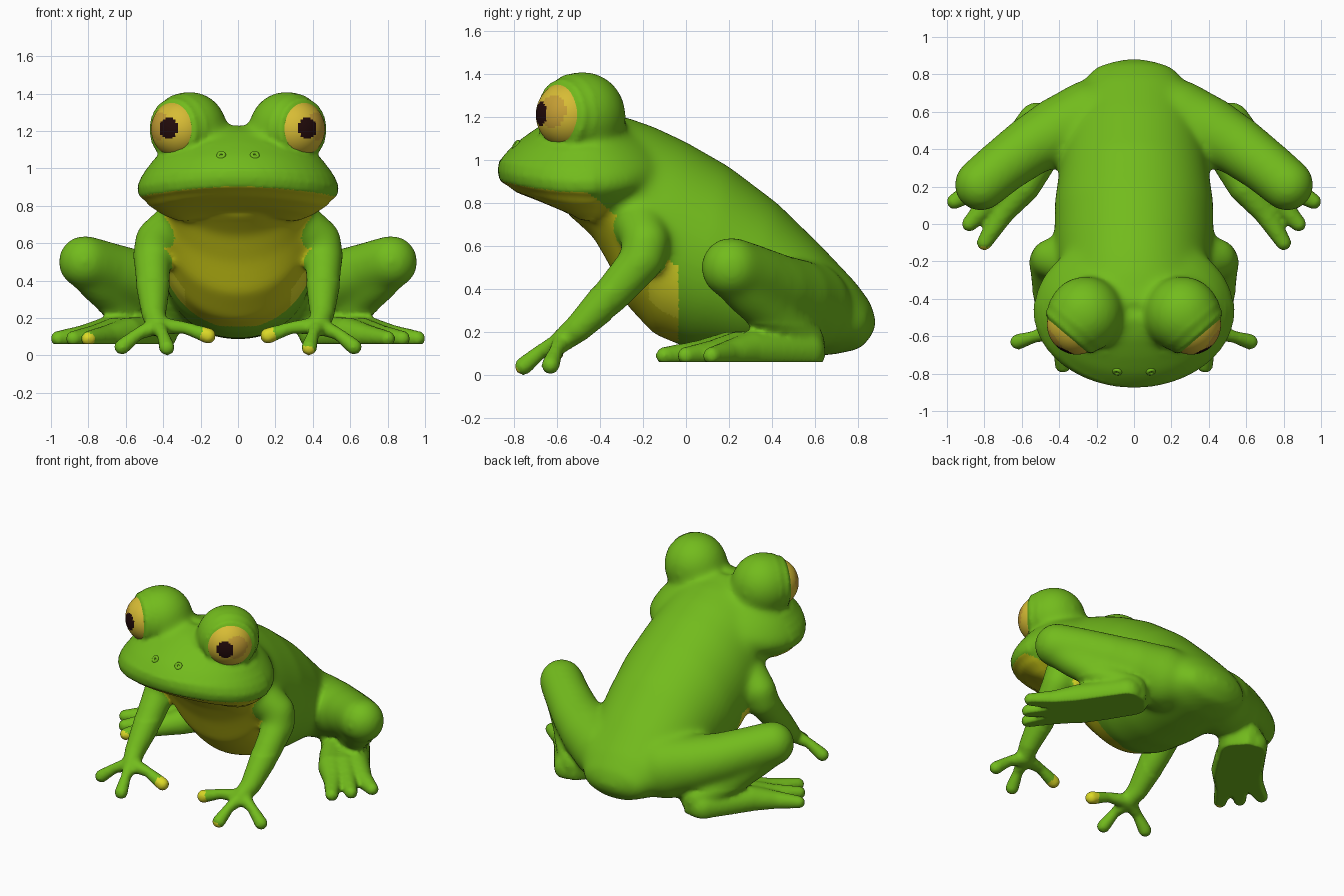
import bpy, bmesh, math
from mathutils import Vector, Matrix
from mathutils.geometry import intersect_point_line

if "Cube" in bpy.data.objects:
    bpy.data.objects.remove(bpy.data.objects["Cube"])


def material(name, rgb):
    m = bpy.data.materials.new(name)
    m.diffuse_color = (*rgb, 1)
    m.use_nodes = True
    m.node_tree.nodes["Principled BSDF"].inputs["Base Color"].default_value = m.diffuse_color
    return m


GREEN = material("skin green", (0.17, 0.50, 0.012))
BELLY = material("belly yellow", (0.56, 0.55, 0.008))
PAD = material("toe pad yellow", (0.72, 0.70, 0.02))
GOLD = material("eye gold", (0.68, 0.50, 0.035))
IRIS = material("iris amber", (0.57, 0.35, 0.035))
PUPIL = material("pupil dark", (0.015, 0.003, 0.003))


def new_object(name, bm, mats):
    me = bpy.data.meshes.new(name)
    bm.to_mesh(me)
    bm.free()
    ob = bpy.data.objects.new(name, me)
    bpy.context.collection.objects.link(ob)
    for m in mats:
        me.materials.append(m)
    for p in me.polygons:
        p.use_smooth = True
    return ob


def bake(ob):
    """Apply the modifiers of an object."""
    dg = bpy.context.evaluated_depsgraph_get()
    me = bpy.data.meshes.new_from_object(ob.evaluated_get(dg))
    ob.modifiers.clear()
    ob.data = me
    return me


def loft(bm, sections, droop=0.0, n=48):
    """Elliptical rings; each section is (y1, z1, y2, z2, half width)."""
    rings = []
    for y1, z1, y2, z2, w in sections:
        a, b = Vector((0, y1, z1)), Vector((0, y2, z2))
        mid, half = (a + b) / 2, (a - b) / 2
        ring = []
        for i in range(n):
            t = 2 * math.pi * i / n
            co = mid + half * math.cos(t) + Vector((w * math.sin(t), 0, -droop * math.sin(t) ** 2))
            ring.append(bm.verts.new(co))
        rings.append(ring)
    for r, s in zip(rings, rings[1:]):
        for i in range(n):
            j = (i + 1) % n
            bm.faces.new((r[i], r[j], s[j], s[i]))
    bm.faces.new(rings[0])
    bm.faces.new(rings[-1])


def ball(bm, co, r):
    bmesh.ops.create_uvsphere(bm, u_segments=24, v_segments=16, radius=r,
                              matrix=Matrix.Translation(co))


def chain(bm, pts, side):
    """Rounded limb through (x, y, z, radius) points, on one side."""
    pts = [(Vector((x * side, y, z)), r) for x, y, z, r in pts]
    for co, r in pts:
        ball(bm, co, r)
    for (a, ra), (b, rb) in zip(pts, pts[1:]):
        d = b - a
        rot = d.to_track_quat('Z', 'Y').to_matrix().to_4x4()
        bmesh.ops.create_cone(bm, cap_ends=True, segments=24, radius1=ra, radius2=rb,
                              depth=d.length, matrix=Matrix.Translation((a + b) / 2) @ rot)


def ring_mesh(bm, centre, axis, major, minor, n=40, k=10):
    q = Vector(axis).to_track_quat('Z', 'Y')
    g = []
    for i in range(n):
        a = 2 * math.pi * i / n
        g.append([])
        for j in range(k):
            b = 2 * math.pi * j / k
            r = major + minor * math.cos(b)
            co = q @ Vector((r * math.cos(a), r * math.sin(a), minor * math.sin(b)))
            g[i].append(bm.verts.new(Vector(centre) + co))
    for i in range(n):
        for j in range(k):
            i2, j2 = (i + 1) % n, (j + 1) % k
            bm.faces.new((g[i][j], g[i2][j], g[i2][j2], g[i][j2]))


# torso from rump to neck: back point, belly point, half width
TORSO = [(0.885, 0.25, 0.87, 0.19, 0.08), (0.86, 0.335, 0.81, 0.12, 0.21),
         (0.79, 0.43, 0.67, 0.092, 0.30), (0.63, 0.60, 0.45, 0.085, 0.35),
         (0.425, 0.80, 0.22, 0.09, 0.395), (0.20, 0.97, 0.02, 0.12, 0.425),
         (0.0, 1.085, -0.15, 0.19, 0.425), (-0.15, 1.155, -0.28, 0.33, 0.41),
         (-0.28, 1.20, -0.35, 0.50, 0.40), (-0.42, 1.225, -0.43, 0.64, 0.39),
         (-0.55, 1.19, -0.55, 0.75, 0.35)]
# head as stacked levels: height, snout position, half width
HEAD = [(0.76, -0.53, 0.30), (0.80, -0.66, 0.40), (0.85, -0.79, 0.475), (0.885, -0.835, 0.505),
        (0.90, -0.865, 0.53), (0.95, -0.877, 0.54), (1.00, -0.868, 0.52), (1.07, -0.805, 0.475),
        (1.14, -0.71, 0.41), (1.20, -0.61, 0.32), (1.235, -0.50, 0.18)]
ARM = [(0.35, -0.21, 0.69, 0.12), (0.44, -0.185, 0.62, 0.112), (0.46, -0.20, 0.54, 0.105),
       (0.455, -0.34, 0.38, 0.092), (0.45, -0.50, 0.22, 0.066), (0.43, -0.57, 0.165, 0.055)]
FINGER_TIPS = [(0.16, -0.61, 0.105), (0.38, -0.755, 0.042), (0.62, -0.63, 0.046)]
THIGH = [(0.24, 0.56, 0.32, 0.21), (0.40, 0.50, 0.36, 0.185), (0.55, 0.42, 0.405, 0.162),
         (0.70, 0.31, 0.46, 0.148), (0.82, 0.21, 0.50, 0.143)]
SHIN = [(0.81, 0.22, 0.47, 0.12), (0.74, 0.29, 0.38, 0.11), (0.64, 0.39, 0.28, 0.10),
        (0.48, 0.54, 0.15, 0.105)]
# heel, ball and tip of each hind toe
TOES = [((0.42, 0.49), (0.59, 0.20), (0.70, 0.06), (0.80, -0.10)),
        ((0.47, 0.54), (0.66, 0.24), (0.77, 0.12), (0.88, 0.0)),
        ((0.52, 0.55), (0.71, 0.30), (0.83, 0.20), (0.96, 0.12))]
BULGE = Vector((0.26, -0.482, 1.208))
EYE = Vector((0.305, -0.538, 1.21))
LID = Vector((0.66, -0.75, 0))

bm = bmesh.new()
loft(bm, TORSO)
loft(bm, [(f, z, -0.92 - f, z, w) for z, f, w in HEAD], droop=0.05)
for s in (1, -1):
    # eye bulge with lid rim
    bulge = Vector((BULGE.x * s, BULGE.y, BULGE.z))
    axis = Vector((LID.x * s, LID.y, 0))
    ball(bm, bulge, 0.205)
    ring_mesh(bm, bulge + axis * 0.128, axis, 0.153, 0.017)
    # arm and fingers
    chain(bm, ARM, s)
    palm = Vector((0.43, -0.57, 0.16))
    for tip in FINGER_TIPS:
        mid = palm.lerp(Vector(tip), 0.55) + Vector((0, 0, 0.018))
        chain(bm, [(*palm, 0.05), (*mid, 0.033), (*tip, 0.043)], s)
    # folded hind leg and webbed foot
    chain(bm, THIGH, s)
    chain(bm, SHIN, s)
    for heel, a, b, c in TOES:
        chain(bm, [(*heel, 0.11, 0.10), (*a, 0.115, 0.088), (*b, 0.10, 0.062),
                   (*c, 0.09, 0.042)], s)
bmesh.ops.recalc_face_normals(bm, faces=bm.faces)
skin = new_object("frog_body", bm, [GREEN])

# fuse the forms into one skin
rm = skin.modifiers.new("fuse", 'REMESH')
rm.mode = 'VOXEL'
rm.voxel_size = 0.014
rm.use_smooth_shade = True
sm = skin.modifiers.new("soften", 'SMOOTH')
sm.factor = 0.5
sm.iterations = 5
mesh = bake(skin)


# blend the joints, but keep hands, feet, lips and lids crisp
def soft(c):
    if c.z < 0.24 and (abs(c.x) > 0.42 or c.y < -0.4):
        return False
    p = Vector((abs(c.x), c.y, c.z)) - BULGE
    if p.dot(LID) > 0.07 and p.length < 0.26:
        return False
    return not (c.y < -0.42 and 0.72 < c.z < 1.0) and not (c.y < -0.35 and c.z < 0.4)


group = skin.vertex_groups.new(name="soft")
group.add([v.index for v in mesh.vertices if soft(v.co)], 1.0, 'REPLACE')
sm = skin.modifiers.new("blend", 'SMOOTH')
sm.factor = 0.5
sm.iterations = 45
sm.vertex_group = "soft"
mesh = bake(skin)
mesh.materials.clear()
for m in (GREEN, BELLY, PAD):
    mesh.materials.append(m)

# flat soles on the hind feet
for v in mesh.vertices:
    if v.co.y > -0.25 and v.co.z < 0.06:
        v.co.z = 0.06


def on_arm(c):
    p = Vector((abs(c.x), c.y, c.z))
    for a, b in zip(ARM, ARM[1:]):
        va, vb = Vector(a[:3]), Vector(b[:3])
        t = min(1, max(0, intersect_point_line(p, va, vb)[1]))
        if (p - va.lerp(vb, t)).length < a[3] + (b[3] - a[3]) * t + 0.008:
            return True
    return False


# belly and throat below the mouth line, plus toe pads
pads = [(Vector((0.16, -0.61, 0.105)), 0.05), (Vector((-0.16, -0.61, 0.105)), 0.05),
        (Vector((0.37, -0.785, 0.02)), 0.035), (Vector((-0.80, -0.14, 0.08)), 0.042)]
for p in mesh.polygons:
    c = p.center
    p.use_smooth = True
    p.material_index = 0
    hand = c.y < -0.40 and c.z < 0.5
    if any((c - t).length < r for t, r in pads):
        p.material_index = 2
    elif (0.155 < c.z < 0.902 - 0.19 * c.x ** 2 and not hand
          and c.y < -0.035 - 1.2 * max(0, c.z - 0.5) and abs(c.x) < 0.52 and not on_arm(c)):
        # brighter flank patch behind the arm
        p.material_index = 2 if c.y > -0.17 and c.z < 0.52 and abs(c.x) > 0.28 else 1

for s, side in ((1, "right"), (-1, "left")):
    # eyeball with iris and pupil
    bm = bmesh.new()
    bmesh.ops.create_uvsphere(bm, u_segments=64, v_segments=48, radius=0.16)
    look = Vector((0.45 * s, -0.89, 0.03)).normalized()
    amber = Vector((0.80 * s, -0.58, 0.10)).normalized()
    for f in bm.faces:
        d = f.calc_center_median().normalized()
        f.material_index = 2 if d.dot(look) > 0.935 else 1 if d.dot(amber) > 0.88 else 0
    eye = new_object(side + "_eye", bm, [GOLD, IRIS, PUPIL])
    eye.location = (EYE.x * s, EYE.y, EYE.z)
    # nostril rim
    bm = bmesh.new()
    ring_mesh(bm, (0.09 * s, -0.79, 1.07), (0.2 * s, -0.8, 0.55), 0.016, 0.010, 20, 8)
    bmesh.ops.recalc_face_normals(bm, faces=bm.faces)
    new_object(side + "_nostril", bm, [GREEN])
